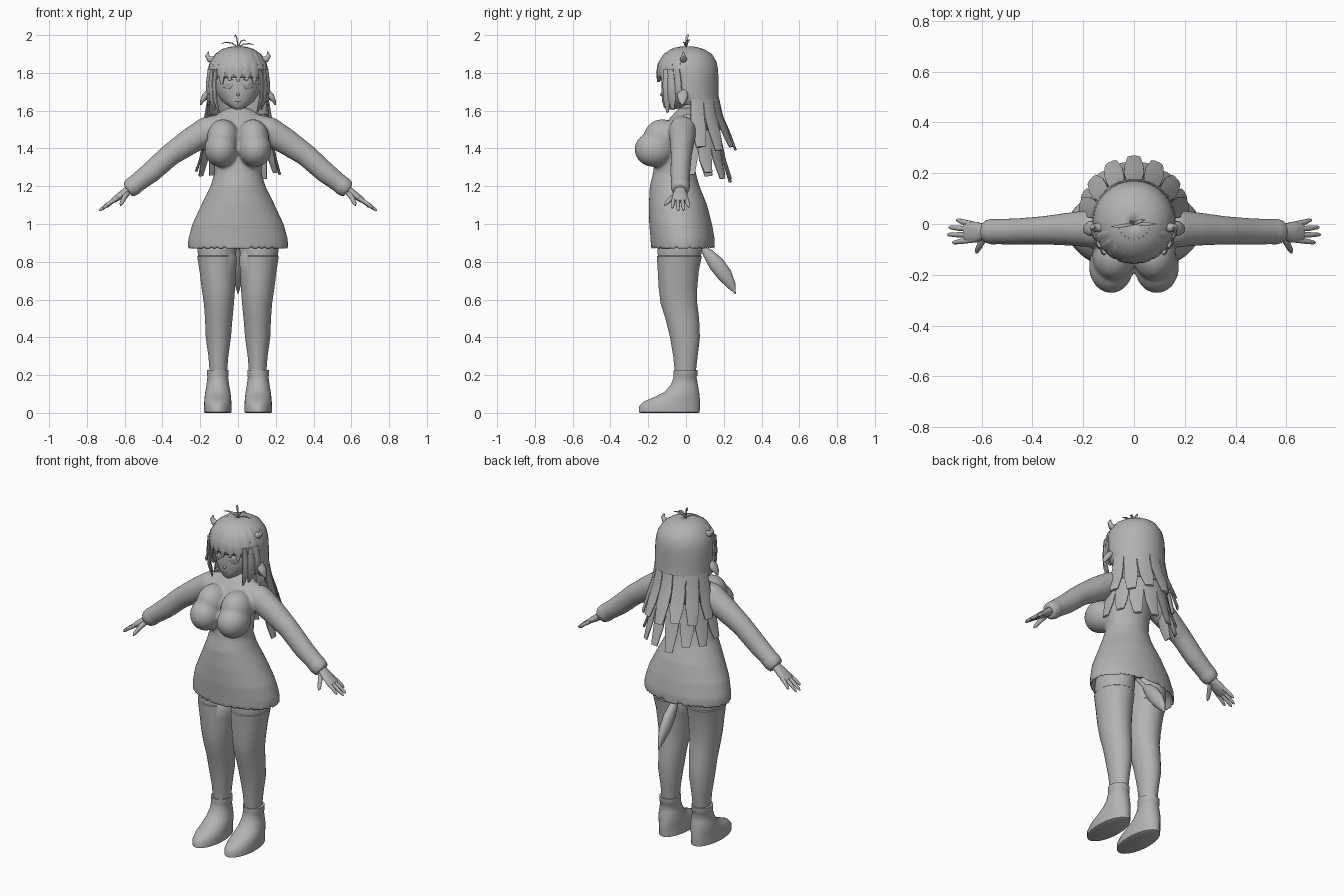
import bpy, bmesh, math
from mathutils import Vector, Matrix

grey = bpy.data.materials.new("soft grey")
grey.diffuse_color = (0.45, 0.45, 0.45, 1)


def finish(name, bm, mirror=False):
    bmesh.ops.recalc_face_normals(bm, faces=bm.faces[:])
    for f in bm.faces:
        f.smooth = True
    me = bpy.data.meshes.new(name)
    bm.to_mesh(me)
    bm.free()
    me.materials.append(grey)
    ob = bpy.data.objects.new(name, me)
    bpy.context.collection.objects.link(ob)
    bpy.ops.object.select_all(action='DESELECT')
    ob.select_set(True)
    bpy.context.view_layer.objects.active = ob
    bpy.ops.object.shade_smooth_by_angle(angle=math.radians(50))
    if mirror:
        ob.modifiers.new("mirror", 'MIRROR').use_mirror_merge = False
    return ob


def loft(bm, rings, n=24, caps=True):
    """Skin rings given as (centre, u, v) ellipses."""
    loops = []
    for c, u, v in rings:
        loops.append([bm.verts.new(c + u * math.cos(t) + v * math.sin(t))
                      for t in (2 * math.pi * (i + 0.5) / n for i in range(n))])
    for a, b in zip(loops, loops[1:]):
        for i in range(n):
            j = (i + 1) % n
            bm.faces.new((a[i], a[j], b[j], b[i]))
    if caps:
        bm.faces.new(loops[0][::-1])
        bm.faces.new(loops[-1])


def stack(bm, rows, n=32, x=0.0, caps=True):
    """Horizontal ellipses from rows of (z, half width, front y, back y[, x])."""
    loft(bm, [(Vector((r[4] if len(r) > 4 else x, (r[2] + r[3]) / 2, r[0])),
               Vector((r[1], 0, 0)), Vector((0, (r[3] - r[2]) / 2, 0))) for r in rows], n, caps)


def tube(bm, pts, wide, n=12):
    """Sweep along points of (x, y, z, half width along 'wide', half thickness)."""
    p = [Vector(q[:3]) for q in pts]
    rings = []
    for i, q in enumerate(pts):
        t = (p[min(i + 1, len(p) - 1)] - p[max(i - 1, 0)]).normalized()
        w = Vector(wide)
        w = (w - t * w.dot(t)).normalized()
        rings.append((p[i], w * q[3], t.cross(w) * q[4]))
    loft(bm, rings, n)


def ball(bm, c, r, rot=0.0, seg=24):
    m = Matrix.Translation(c) @ Matrix.Rotation(rot, 4, 'Z') @ Matrix.Diagonal((*r, 1))
    bmesh.ops.create_uvsphere(bm, u_segments=seg, v_segments=seg // 2, radius=1, matrix=m)


# Dress with bust and sleeves, fused into one soft surface
bm = bmesh.new()
stack(bm, [(0.955, 0.20, -0.14, 0.10), (0.90, 0.245, -0.165, 0.135), (0.868, 0.258, -0.178, 0.148),
           (0.868, 0.266, -0.185, 0.153), (0.92, 0.264, -0.188, 0.152), (1.0, 0.242, -0.195, 0.138),
           (1.1, 0.195, -0.197, 0.112), (1.2, 0.146, -0.192, 0.072), (1.27, 0.124, -0.175, 0.052),
           (1.35, 0.13, -0.165, 0.05), (1.43, 0.142, -0.15, 0.055), (1.5, 0.148, -0.125, 0.06),
           (1.55, 0.135, -0.095, 0.058), (1.59, 0.10, -0.06, 0.052), (1.615, 0.055, -0.035, 0.045)], 40)
for s in (-1, 1):
    ball(bm, (s * 0.09, -0.168, 1.395), (0.088, 0.105, 0.094))
    ball(bm, (s * 0.08, -0.125, 1.455), (0.085, 0.10, 0.10))
    tube(bm, [(s * 0.08, -0.015, 1.53, 0.06, 0.055), (s * 0.16, -0.018, 1.495, 0.075, 0.076),
              (s * 0.25, -0.02, 1.44, 0.066, 0.07), (s * 0.36, -0.025, 1.365, 0.056, 0.06),
              (s * 0.46, -0.03, 1.275, 0.053, 0.057), (s * 0.54, -0.03, 1.213, 0.05, 0.05),
              (s * 0.555, -0.03, 1.20, 0.053, 0.053), (s * 0.585, -0.03, 1.178, 0.045, 0.045)], (0, 1, 0), 20)
dress = finish("dress", bm)
rm = dress.modifiers.new("fuse", 'REMESH')
rm.mode, rm.voxel_size, rm.use_smooth_shade = 'VOXEL', 0.01, True
sm = dress.modifiers.new("soften", 'SMOOTH')
sm.factor, sm.iterations = 0.5, 5

# Hands: palm, four fingers and thumb
bm = bmesh.new()
tube(bm, [(0.555, -0.03, 1.20, 0.028, 0.024), (0.59, -0.03, 1.175, 0.03, 0.022),
          (0.62, -0.032, 1.152, 0.042, 0.02), (0.655, -0.032, 1.128, 0.043, 0.016),
          (0.668, -0.032, 1.12, 0.036, 0.01)], (0, 1, 0))
for y0, y1, x1, z1 in ((0.001, 0.015, 0.70, 1.088), (-0.02, -0.013, 0.73, 1.072),
                       (-0.043, -0.042, 0.735, 1.07), (-0.064, -0.073, 0.715, 1.083)):
    tube(bm, [(0.64, y0, 1.136, 0.011, 0.012), ((0.65 + x1) / 2, (y0 + y1) / 2, (1.135 + z1) / 2, 0.011, 0.011),
              (x1 - 0.008, y1, z1 + 0.006, 0.008, 0.008), (x1, y1, z1, 0.003, 0.003)], (0, 1, 0), 8)
tube(bm, [(0.585, -0.045, 1.165, 0.016, 0.014), (0.605, -0.08, 1.135, 0.013, 0.013),
          (0.618, -0.105, 1.108, 0.01, 0.01), (0.622, -0.115, 1.098, 0.003, 0.003)], (1, 0, 0.5), 8)
finish("hand", bm, True)

# Legs with a small stocking edge
bm = bmesh.new()
stack(bm, [(0.96, 0.10, -0.14, 0.09, 0.112), (0.87, 0.104, -0.152, 0.088, 0.112), (0.832, 0.101, -0.15, 0.08, 0.111),
           (0.828, 0.105, -0.155, 0.084, 0.111), (0.75, 0.097, -0.15, 0.068, 0.107), (0.66, 0.089, -0.145, 0.06, 0.104),
           (0.58, 0.08, -0.135, 0.06, 0.101), (0.5, 0.073, -0.11, 0.07, 0.102), (0.4, 0.067, -0.085, 0.074, 0.104),
           (0.3, 0.053, -0.068, 0.062, 0.104), (0.2, 0.045, -0.058, 0.05, 0.104)], 28)
finish("leg", bm, True)

# Ankle boots
bm = bmesh.new()
stack(bm, [(0.0, 0.066, -0.24, 0.065), (0.004, 0.074, -0.25, 0.073), (0.035, 0.074, -0.25, 0.075),
           (0.06, 0.072, -0.225, 0.075), (0.085, 0.07, -0.165, 0.073), (0.11, 0.067, -0.115, 0.07),
           (0.15, 0.06, -0.08, 0.063), (0.19, 0.055, -0.066, 0.056), (0.195, 0.058, -0.066, 0.06),
           (0.228, 0.058, -0.065, 0.06), (0.228, 0.05, -0.055, 0.05)], 32, 0.107)
finish("boot", bm, True)

# Leaf-tipped tail
bm = bmesh.new()
tube(bm, [(0, 0.03, 0.94, 0.01, 0.01), (0, 0.085, 0.875, 0.01, 0.012), (0, 0.115, 0.845, 0.022, 0.028),
          (0, 0.16, 0.79, 0.03, 0.042), (0, 0.205, 0.73, 0.028, 0.04), (0, 0.24, 0.675, 0.015, 0.024),
          (0, 0.262, 0.63, 0.002, 0.002)], (1, 0, 0), 14)
finish("tail", bm)

# Head and neck
bm = bmesh.new()
stack(bm, [(1.607, 0.018, -0.105, -0.06), (1.62, 0.045, -0.118, 0.0), (1.65, 0.085, -0.126, 0.06),
           (1.7, 0.117, -0.13, 0.11), (1.75, 0.131, -0.13, 0.13), (1.8, 0.134, -0.125, 0.14),
           (1.86, 0.11, -0.10, 0.12), (1.9, 0.06, -0.05, 0.07)])
stack(bm, [(1.55, 0.055, -0.04, 0.05), (1.6, 0.042, -0.035, 0.045), (1.68, 0.042, -0.035, 0.045)], 20)
ball(bm, (0, -0.128, 1.685), (0.009, 0.01, 0.009), 0, 10)
finish("head", bm)
bm = bmesh.new()
tube(bm, [(-0.016, -0.122, 1.649, 0.002, 0.003), (0, -0.126, 1.646, 0.003, 0.003),
          (0.016, -0.122, 1.649, 0.002, 0.003)], (0, 0, 1), 6)
finish("mouth", bm)

# Eyes: eye plate, iris, pupil and lash line
bm = bmesh.new()
for k, r in enumerate((0.031, 0.021, 0.01)):
    ball(bm, (0.055, -0.117 - k * 0.002, 1.745), (r, 0.005, r), 0.4, 20)
tube(bm, [(0.022, -0.129, 1.76, 0.003, 0.003), (0.04, -0.128, 1.776, 0.005, 0.004),
          (0.065, -0.119, 1.777, 0.005, 0.004), (0.092, -0.098, 1.757, 0.002, 0.003)], (0, 0, 1), 6)
finish("eye", bm, True)

# Drooping ears and stubby horns
bm = bmesh.new()
tube(bm, [(0.125, -0.01, 1.715, 0.012, 0.01), (0.15, -0.015, 1.70, 0.026, 0.018), (0.175, -0.018, 1.675, 0.03, 0.018),
          (0.192, -0.02, 1.648, 0.018, 0.01), (0.199, -0.02, 1.63, 0.003, 0.003)], (0, 1, 0), 14)
finish("ear", bm, True)
bm = bmesh.new()
tube(bm, [(0.125, -0.012, 1.868, 0.019, 0.018), (0.15, -0.014, 1.872, 0.018, 0.017),
          (0.163, -0.014, 1.89, 0.012, 0.012), (0.156, -0.014, 1.914, 0.002, 0.002)], (0, 1, 0), 12)
finish("horn", bm, True)

# Hair cap, opened around the face
bm = bmesh.new()
stack(bm, [(1.5, 0.162, -0.08, 0.2), (1.56, 0.163, -0.11, 0.187), (1.63, 0.164, -0.135, 0.177), (1.7, 0.165, -0.148, 0.172),
           (1.775, 0.164, -0.154, 0.172), (1.82, 0.16, -0.155, 0.17), (1.86, 0.149, -0.145, 0.162),
           (1.9, 0.122, -0.118, 0.137), (1.926, 0.085, -0.08, 0.095), (1.938, 0.045, -0.04, 0.052),
           (1.941, 0.005, -0.005, 0.008)], 40, 0, False)
gone = [f for f in bm.faces if f.calc_center_median().z < 1.77
        and f.calc_center_median().y < (-0.03 if f.calc_center_median().z > 1.63 else 0.045)]
bmesh.ops.delete(bm, geom=gone, context='FACES')
cap = finish("hair_cap", bm)
so = cap.modifiers.new("thickness", 'SOLIDIFY')
so.thickness, so.offset = 0.012, -1

# Back hair: two layers of flat strands fanned around the back
bm = bmesh.new()
for layer in range(2):
    for i in range(-3, 4 + layer):
        a = math.radians((i - 0.5 * layer) * 25)
        s, c = math.sin(a), math.cos(a)
        low = 0.018 * (i % 2)
        if layer == 0:
            path = [(0.158, 0.155, 1.66, 0.034), (0.172, 0.175, 1.57, 0.04),
                    (0.192, 0.21, 1.49, 0.042), (0.215, 0.248, 1.39 + low, 0.027)]
        else:
            path = [(0.15, 0.145, 1.58, 0.036), (0.175, 0.165, 1.45, 0.044),
                    (0.2, 0.19, 1.34, 0.04), (0.222, 0.225, 1.21 + low + 0.05 * abs(s), 0.024)]
        tube(bm, [(rx * s, 0.015 + ry * c, z, w, 0.007) for rx, ry, z, w in path], (c, -s, 0), 8)
finish("back_hair", bm)

# Fringe clumps
bm = bmesh.new()
for i in range(-4, 5):
    a = math.radians(i * 17)
    s, c = math.sin(a), math.cos(a)
    end = 1.752 + 0.012 * (i % 2) - 0.006 * abs(i)
    tube(bm, [(k * s, 0.005 - 0.99 * k * c, z, w, 0.008) for k, z, w in
              ((0.06, 1.928, 0.006), (0.118, 1.896, 0.018), (0.15, 1.845, 0.024),
               (0.157, 1.80, 0.025), (0.152, end, 0.006))], (c, s, 0), 8)
finish("fringe", bm)

# Locks framing the face
bm = bmesh.new()
for x, y, end, w in ((0.118, -0.098, 1.59, 0.02), (0.138, -0.07, 1.605, 0.024), (0.152, -0.035, 1.64, 0.022)):
    tube(bm, [(x, y - 0.01, 1.82, w * 0.6, 0.008), (x + 0.006, y - 0.008, 1.74, w, 0.009),
              (x + 0.003, y - 0.004, 1.66, w, 0.009), (x - 0.016, y, end, w * 0.35, 0.004)], (0.45, 0.9, 0), 8)
finish("side_lock", bm, True)

# Loose sprigs on the crown
bm = bmesh.new()
for dx, dz, y in ((-0.09, 0.022, -0.01), (0.085, 0.015, 0.0), (-0.02, 0.06, 0.01), (0.045, 0.035, 0.015)):
    tube(bm, [(0, 0, 1.935, 0.004, 0.003), (dx * 0.35, y * 0.5, 1.94 + dz * 0.8, 0.008, 0.003),
              (dx * 0.7, y, 1.94 + dz * 1.0, 0.007, 0.003), (dx, y, 1.936 + dz * 0.85, 0.001, 0.001)],
         (0, 1, 0), 6)
finish("crown_sprigs", bm)
